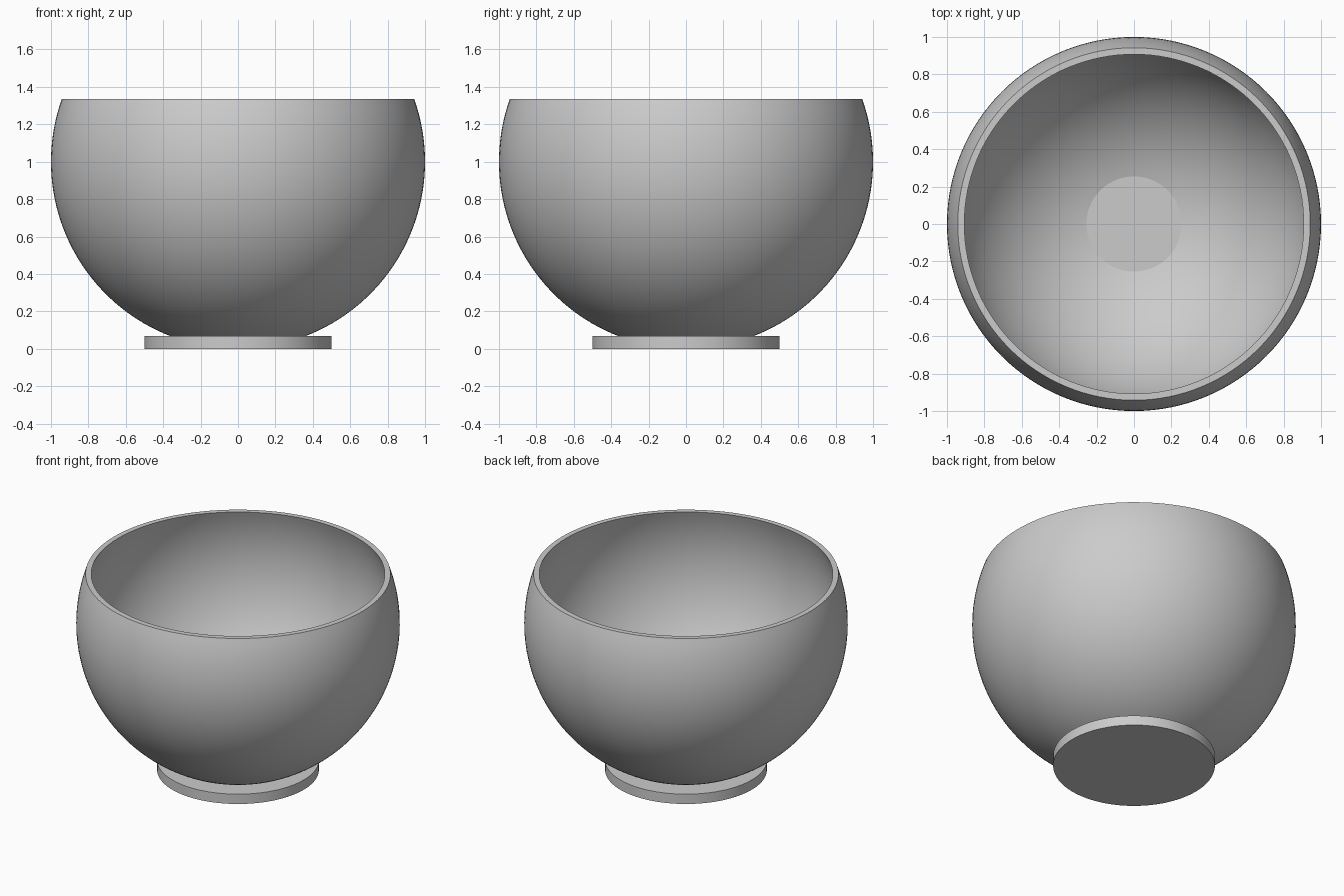
import bpy
import math

old = bpy.data.objects.get("Cube")
if old:
    bpy.data.objects.remove(old, do_unlink=True)

SEGMENTS = 128
CENTRE = 1.0        # height of the bowl's sphere centre
RIM = 1.335         # height of the flat rim
BASE_TOP = 0.067    # top of the foot disc
OUTER, INNER = 1.0, 0.967
FOOT_RADIUS = 0.5

# Single plain grey
grey = bpy.data.materials.new("plain_grey")
grey.use_nodes = True
colour = (0.6, 0.6, 0.6, 1)
grey.diffuse_color = colour
grey.node_tree.nodes["Principled BSDF"].inputs["Base Color"].default_value = colour


def arc(radius, z_start, z_end, steps=40):
    """Profile points along a sphere between two heights."""
    a = math.asin((z_start - CENTRE) / radius)
    b = math.asin((z_end - CENTRE) / radius)
    angles = [a + (b - a) * i / steps for i in range(steps + 1)]
    return [(radius * math.cos(t), CENTRE + radius * math.sin(t)) for t in angles]


def lathe(name, profile):
    """Closed ring of revolution from a loop of (radius, height) points."""
    n = len(profile)
    verts, faces = [], []
    for s in range(SEGMENTS):
        t = math.tau * s / SEGMENTS
        verts += [(r * math.cos(t), r * math.sin(t), z) for r, z in profile]
    for s in range(SEGMENTS):
        p, q = s * n, (s + 1) % SEGMENTS * n
        faces += [(p + i, q + i, q + (i + 1) % n, p + (i + 1) % n) for i in range(n)]
    mesh = bpy.data.meshes.new(name)
    mesh.from_pydata(verts, [], faces)
    obj = bpy.data.objects.new(name, mesh)
    bpy.context.collection.objects.link(obj)
    return obj


def finish(obj):
    obj.data.materials.append(grey)
    bpy.ops.object.select_all(action="DESELECT")
    obj.select_set(True)
    bpy.context.view_layer.objects.active = obj
    bpy.ops.object.shade_smooth_by_angle(angle=math.radians(15))


# Hollow spherical bowl with a flat rim, seated on the foot
finish(lathe("bowl", arc(OUTER, BASE_TOP, RIM) + arc(INNER, RIM, BASE_TOP)))

# Solid foot disc, which also forms the flat floor inside the bowl
bpy.ops.mesh.primitive_cylinder_add(vertices=SEGMENTS, radius=FOOT_RADIUS, depth=BASE_TOP,
                                    location=(0, 0, BASE_TOP / 2))
foot = bpy.context.object
foot.name = "foot"
finish(foot)
